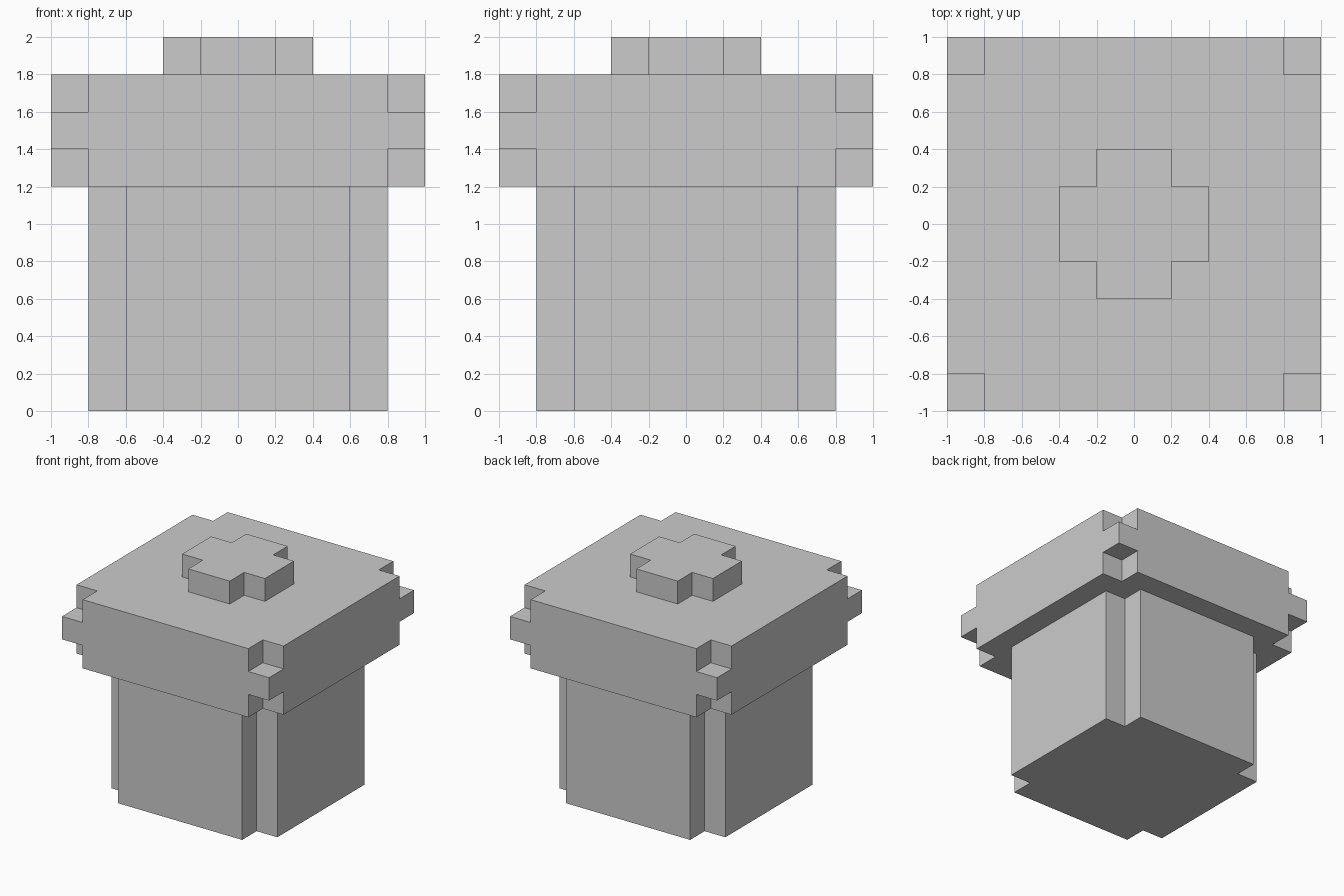
import bpy, bmesh
from mathutils import Matrix, Vector

if "Cube" in bpy.data.objects:
    bpy.data.objects.remove(bpy.data.objects["Cube"])


def new_object(name, bm):
    bmesh.ops.recalc_face_normals(bm, faces=bm.faces)
    mesh = bpy.data.meshes.new(name)
    bm.to_mesh(mesh)
    bm.free()
    ob = bpy.data.objects.new(name, mesh)
    bpy.context.collection.objects.link(ob)
    return ob


def add_box(bm, centre, size):
    bmesh.ops.create_cube(bm, size=1, matrix=Matrix.Translation(centre) @ Matrix.Diagonal((*size, 1)))


def notched_prism(name, outer, inner, z0, z1):
    """Square column with a square notch running up each corner."""
    quarter = [Vector((outer, -inner)), Vector((outer, inner)), Vector((inner, inner))]
    outline = []
    for turn in range(4):
        for p in quarter:
            x, y = p
            for _ in range(turn):
                x, y = -y, x
            outline.append((x, y, z0))
    bm = bmesh.new()
    face = bm.faces.new([bm.verts.new(co) for co in outline])
    top = bmesh.ops.extrude_face_region(bm, geom=[face])["geom"]
    bmesh.ops.translate(bm, vec=(0, 0, z1 - z0),
                        verts=[v for v in top if isinstance(v, bmesh.types.BMVert)])
    return new_object(name, bm)


# Body and knob
notched_prism("body", 0.8, 0.6, 0.0, 1.2)
notched_prism("knob", 0.4, 0.2, 1.8, 2.0)

# Lid slab
bm = bmesh.new()
add_box(bm, (0, 0, 1.5), (2, 2, 0.6))
lid = new_object("lid", bm)

# Cubes that bite the eight corners off the lid
bm = bmesh.new()
for x in (-1, 1):
    for y in (-1, 1):
        for z in (1.2, 1.8):
            add_box(bm, (x, y, z), (0.4, 0.4, 0.4))
cutter = new_object("corner_cutter", bm)
cutter.hide_render = True
cutter.hide_set(True)

cut = lid.modifiers.new("corner_notches", 'BOOLEAN')
cut.operation = 'DIFFERENCE'
cut.solver = 'EXACT'
cut.object = cutter
